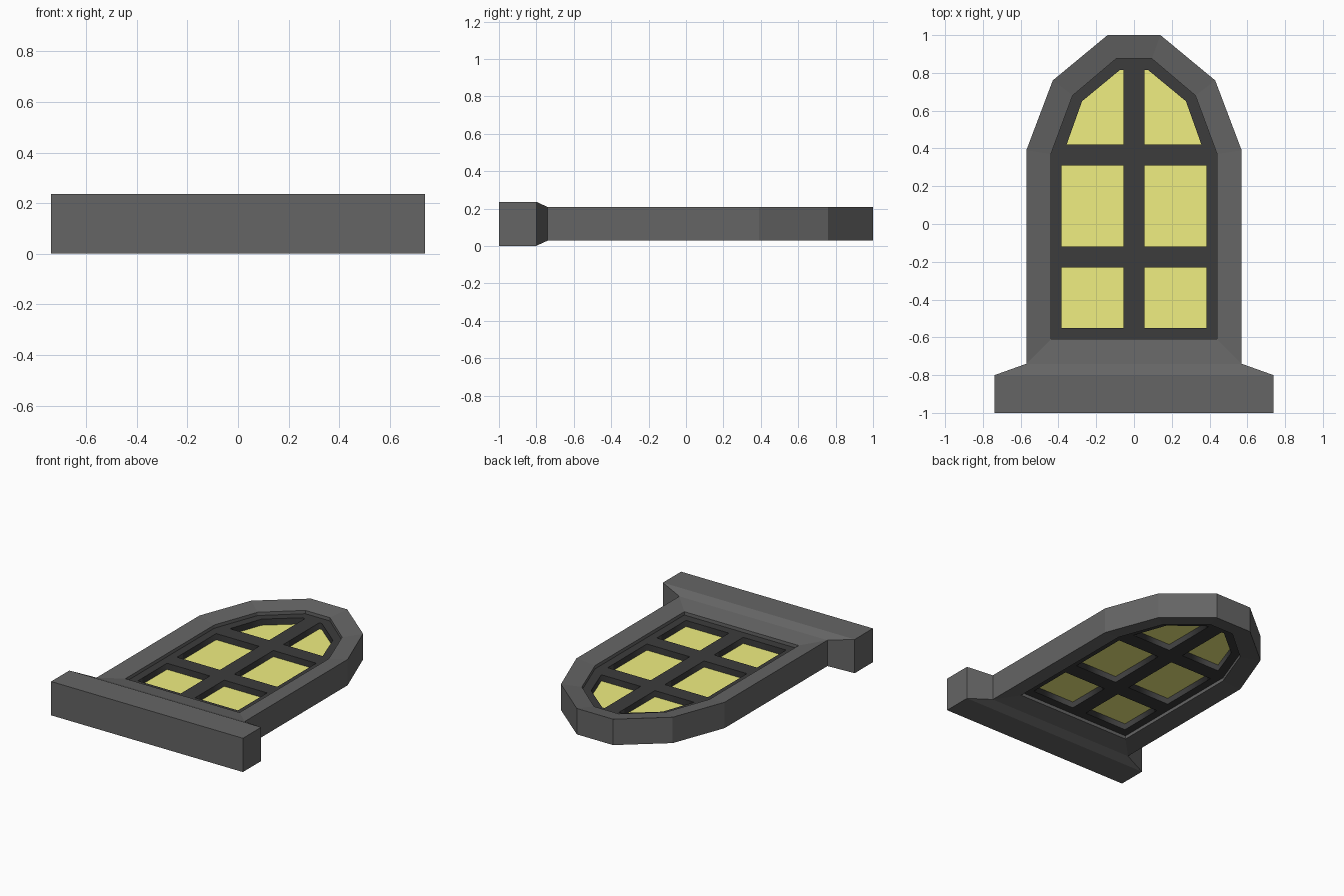
import bpy, bmesh

if "Cube" in bpy.data.objects:
    bpy.data.objects.remove(bpy.data.objects["Cube"])

MID = 0.1185  # middle plane of the model's thickness


def material(name, rgb):
    m = bpy.data.materials.new(name)
    m.diffuse_color = (*rgb, 1)
    m.use_nodes = True
    m.node_tree.nodes["Principled BSDF"].inputs["Base Color"].default_value = m.diffuse_color
    return m


STONE = material("stone_grey", (0.13, 0.13, 0.13))
DARK = material("dark_grey", (0.045, 0.045, 0.045))
YELLOW = material("glass_yellow", (0.87, 0.86, 0.22))


def mirror(half):
    """Close a right-hand half outline (bottom to top) into a full loop."""
    return half + [(-x, y) for x, y in reversed(half)]


def flat_shape(name, outlines, half_depth, mat):
    """Filled 2D outlines (inner ones become holes), given thickness."""
    cu = bpy.data.curves.new(name, 'CURVE')
    cu.dimensions, cu.fill_mode, cu.extrude = '2D', 'BOTH', half_depth
    for pts in outlines:
        sp = cu.splines.new('POLY')
        sp.points.add(len(pts) - 1)
        for p, (x, y) in zip(sp.points, pts):
            p.co = (x, y, 0, 1)
        sp.use_cyclic_u = True
    cu.materials.append(mat)
    ob = bpy.data.objects.new(name, cu)
    bpy.context.collection.objects.link(ob)
    ob.location.z = MID
    bpy.ops.object.select_all(action='DESELECT')
    ob.select_set(True)
    bpy.context.view_layer.objects.active = ob
    bpy.ops.object.convert(target='MESH')


outer = mirror([(0.57, -0.74), (0.57, 0.39), (0.43, 0.76), (0.14, 1.0)])
inner = mirror([(0.44, -0.61), (0.44, 0.37), (0.325, 0.68), (0.095, 0.875)])

# Stone surround: arched ring sloping in towards the opening
bm = bmesh.new()
section = [(outer, 0.09), (outer, -0.09), (inner, -0.068), (inner, 0.068)]
loops = [[bm.verts.new((x, y, MID + h)) for x, y in pts] for pts, h in section]
n = len(outer)
for a, b in zip(loops, loops[1:] + loops[:1]):
    for i in range(n):
        j = (i + 1) % n
        face = bm.faces.new((a[i], a[j], b[j], b[i]))
        if a is loops[0] and j == 0:
            base = face

# Sill: bottom face flared out, then pulled forward
for y, w, h in [(-0.80, 0.738, 0.1175), (-1.0, 0.738, 0.1175)]:
    old = base
    base = bmesh.ops.extrude_discrete_faces(bm, faces=[old])["faces"][0]
    for v in base.verts:
        v.co = (w if v.co.x > 0 else -w, y, MID + (h if v.co.z > MID else -h))
bmesh.ops.recalc_face_normals(bm, faces=bm.faces)
me = bpy.data.meshes.new("stone_surround")
bm.to_mesh(me)
bm.free()
me.materials.append(STONE)
bpy.context.collection.objects.link(bpy.data.objects.new("stone_surround", me))

# Pane outlines for the right half, mirrored to the left
right = [
    [(0.055, -0.55), (0.385, -0.55), (0.385, -0.23), (0.055, -0.23)],
    [(0.055, -0.12), (0.385, -0.12), (0.385, 0.31), (0.055, 0.31)],
    [(0.055, 0.42), (0.357, 0.42), (0.275, 0.65), (0.075, 0.815), (0.055, 0.815)],
]
panes = right + [[(-x, y) for x, y in p] for p in right]

# Dark lattice with pane holes, and the glass set in them
flat_shape("window_lattice", [inner] + panes, 0.045, DARK)
flat_shape("glass_panes", panes, 0.002, YELLOW)
